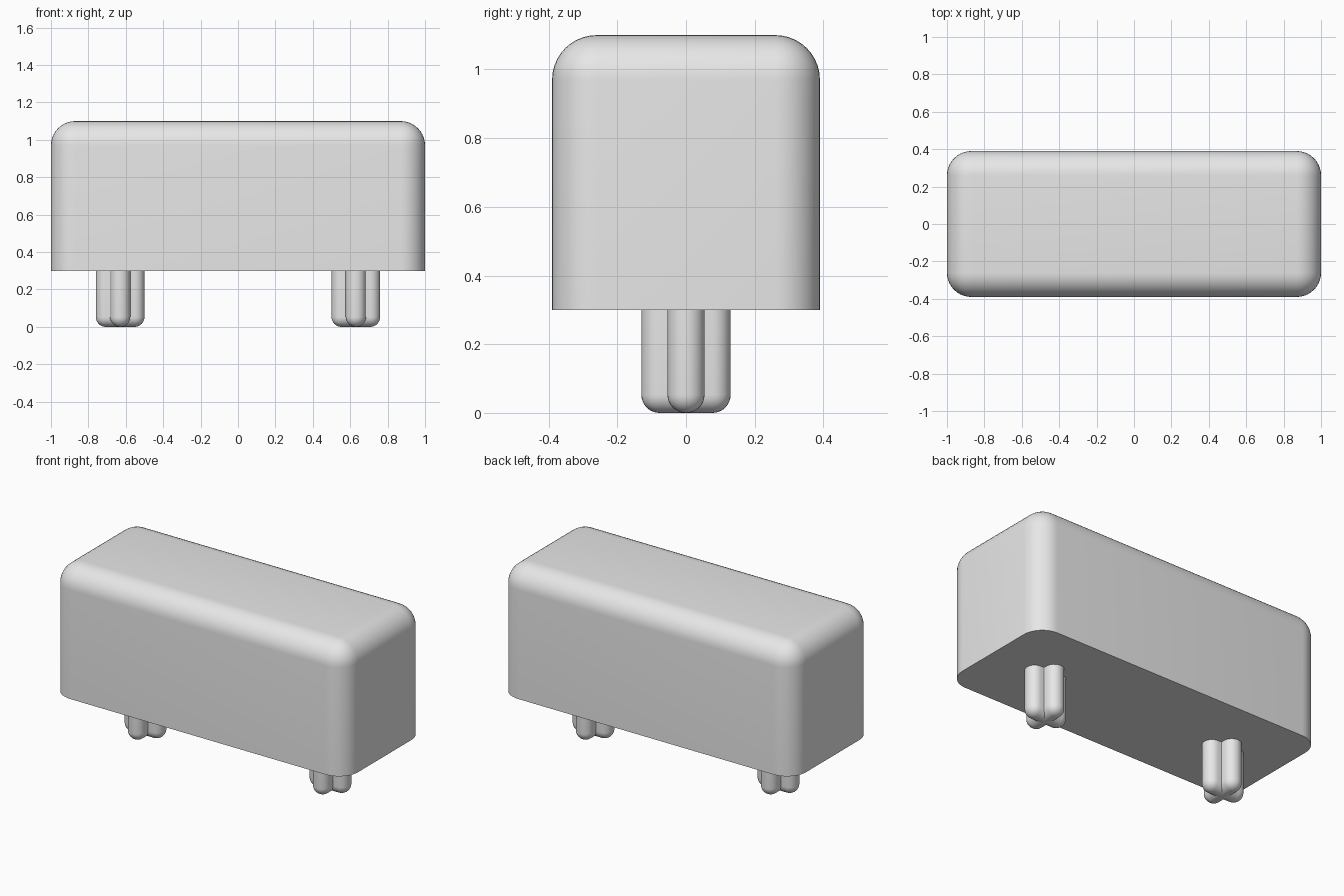
import bpy
import bmesh
from math import radians
from mathutils import Matrix, Vector

cube = bpy.data.objects.get("Cube")
if cube:
    bpy.data.objects.remove(cube, do_unlink=True)

grey = bpy.data.materials.new("light grey")
grey.use_nodes = True
GREY = (0.8, 0.8, 0.8, 1)
grey.diffuse_color = GREY
grey.node_tree.nodes["Principled BSDF"].inputs["Base Color"].default_value = GREY


def rounded_block(name, size, centre, radius, segments, flat_side):
    """Box with every edge rounded, except those around its top (+1) or bottom (-1)."""
    bm = bmesh.new()
    bmesh.ops.create_cube(bm, size=1, matrix=Matrix.Diagonal((*size, 1)))
    edges = [e for e in bm.edges
             if not all(v.co.z * flat_side > 0 for v in e.verts)]
    bmesh.ops.bevel(bm, geom=edges, offset=radius, offset_type='OFFSET',
                    segments=segments, profile=0.5, affect='EDGES')
    bmesh.ops.translate(bm, verts=bm.verts, vec=Vector(centre))
    bmesh.ops.recalc_face_normals(bm, faces=bm.faces)
    mesh = bpy.data.meshes.new(name)
    bm.to_mesh(mesh)
    bm.free()
    mesh.materials.append(grey)
    obj = bpy.data.objects.new(name, mesh)
    bpy.context.collection.objects.link(obj)
    bpy.ops.object.select_all(action='DESELECT')
    obj.select_set(True)
    bpy.context.view_layer.objects.active = obj
    bpy.ops.object.shade_smooth_by_angle(angle=radians(30))
    return obj


# Body: rounded on the sides and top, flat underneath
rounded_block("body", (2, 0.78, 0.8), (0, 0, 0.7), 0.13, 10, -1)

# Feet: two crossed plates each, with fully rounded edges
LONG, THICK, HIGH = 0.26, 0.108, 0.3
for side, x in (("left", 0.63), ("right", -0.63)):
    for way, size in (("wide", (LONG, THICK, HIGH)), ("deep", (THICK, LONG, HIGH))):
        rounded_block(f"{side}_foot_{way}_plate", size, (x, 0, HIGH / 2),
                      THICK / 2 - 0.001, 8, 1)
